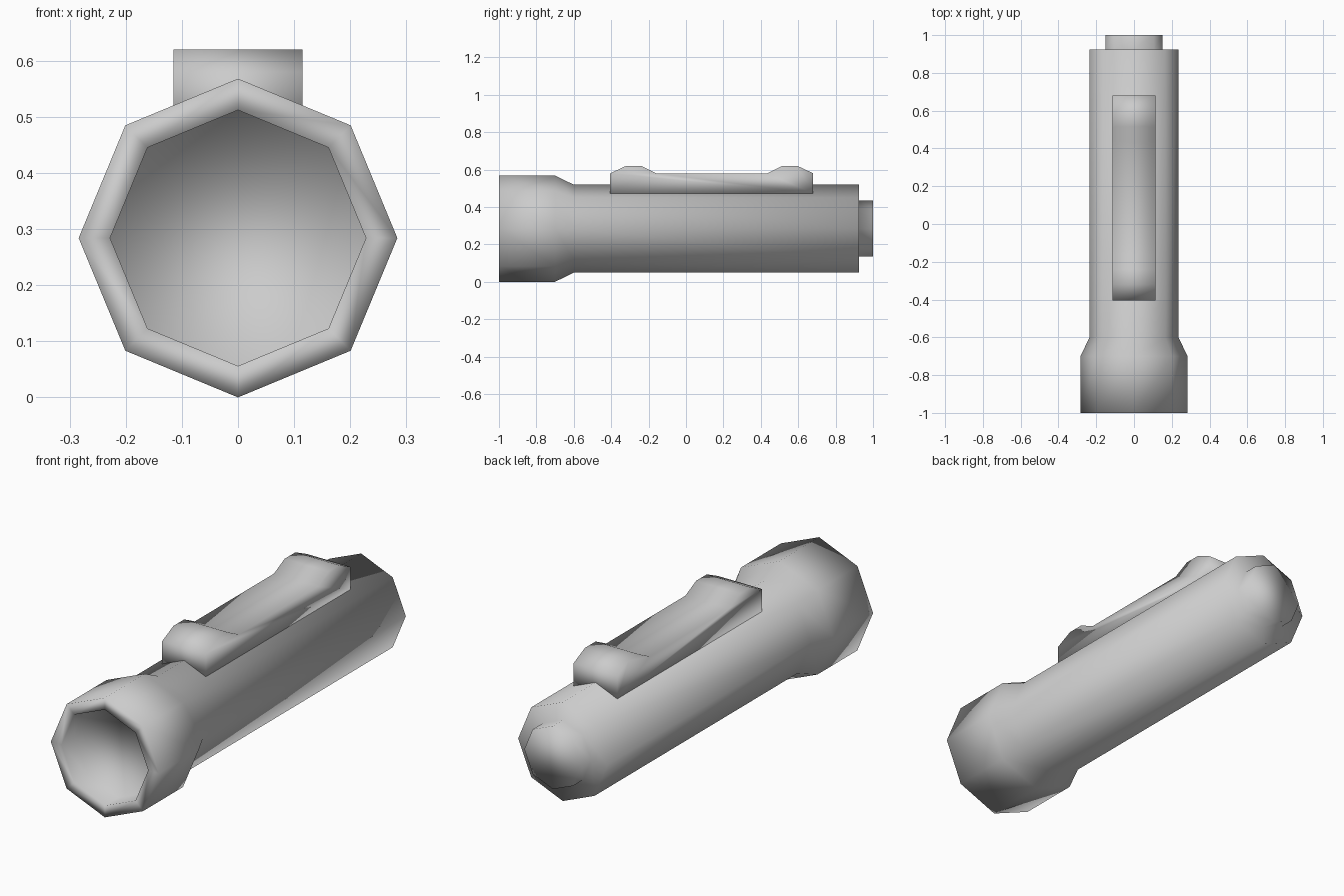
import bpy, bmesh
from math import sin, cos, pi

if "Cube" in bpy.data.objects:
    bpy.data.objects.remove(bpy.data.objects["Cube"])

SIDES = 8
AXIS_Z = 0.284


def finish(name, bm):
    bmesh.ops.recalc_face_normals(bm, faces=bm.faces)
    mesh = bpy.data.meshes.new(name)
    bm.to_mesh(mesh)
    bm.free()
    mesh.shade_smooth()
    obj = bpy.data.objects.new(name, mesh)
    bpy.context.collection.objects.link(obj)
    return obj


def lathe_y(name, profile):
    """Octagonal rings (y, radius) along the y axis, closed at both ends."""
    bm = bmesh.new()
    rings = [[bm.verts.new((r * sin(2 * pi * i / SIDES), y, AXIS_Z + r * cos(2 * pi * i / SIDES)))
              for i in range(SIDES)] for y, r in profile]
    for a, b in zip(rings, rings[1:]):
        for i in range(SIDES):
            j = (i + 1) % SIDES
            bm.faces.new((a[i], a[j], b[j], b[i]))
    bm.faces.new(rings[0])
    bm.faces.new(rings[-1])
    return finish(name, bm)


def extrude_x(name, outline, half_width):
    """Side outline (y, z) extruded symmetrically across x."""
    bm = bmesh.new()
    face = bm.faces.new([bm.verts.new((-half_width, y, z)) for y, z in outline])
    out = bmesh.ops.extrude_face_region(bm, geom=[face])
    moved = [v for v in out["geom"] if isinstance(v, bmesh.types.BMVert)]
    bmesh.ops.translate(bm, verts=moved, vec=(2 * half_width, 0, 0))
    return finish(name, bm)


# Torch: recessed lens, rim, flared head, barrel, stepped tail cap
lathe_y("torch_body", [
    (-0.90, 0.228), (-1.0, 0.228), (-1.0, 0.284), (-0.70, 0.284),
    (-0.60, 0.235), (0.925, 0.235), (0.925, 0.15), (1.0, 0.15)])

# Switch plate with a raised bump at each end
centre = 0.1375
bumps = [(-0.5425, 0.58), (-0.4575, 0.62), (-0.3775, 0.62), (-0.2975, 0.58)]
top = [(centre + y, z) for y, z in bumps] + [(centre - y, z) for y, z in reversed(bumps)]
extrude_x("switch_plate", [(centre - 0.5425, 0.472)] + top + [(centre + 0.5425, 0.472)], 0.115)
